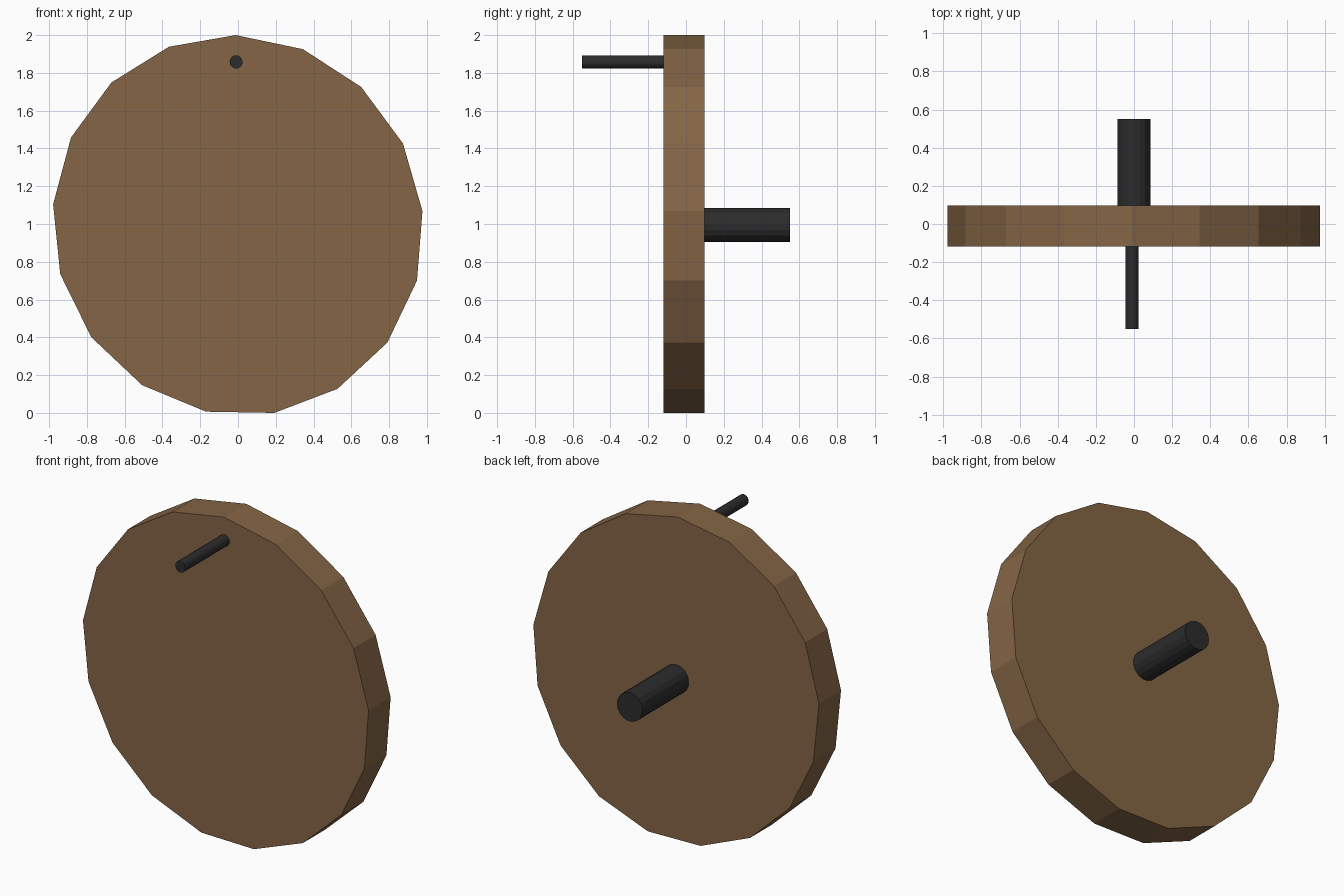
import bpy, bmesh
from math import sin, cos, pi

if "Cube" in bpy.data.objects:
    bpy.data.objects.remove(bpy.data.objects["Cube"])

SIDES = 17


def material(name, rgb):
    m = bpy.data.materials.new(name)
    m.diffuse_color = (*rgb, 1)
    m.use_nodes = True
    m.node_tree.nodes["Principled BSDF"].inputs["Base Color"].default_value = m.diffuse_color
    return m


wood = material("brown_wood", (0.23, 0.13, 0.06))
iron = material("dark_iron", (0.025, 0.025, 0.026))


def rod(name, x, z, radius, y0, y1, mat):
    """Slightly skewed 17-sided disc or rod lying along y."""
    bm = bmesh.new()
    rings = []
    for y in (y0, y1):
        ring = []
        for i in range(SIDES):
            s, c = sin(2 * pi * i / SIDES), cos(2 * pi * i / SIDES)
            ring.append(bm.verts.new((x + radius * (0.975 * s - 0.012 * c), y,
                                      z + radius * (c - 0.0175 * s))))
        rings.append(ring)
        bm.faces.new(ring)
    front, back = rings
    for i in range(SIDES):
        j = (i + 1) % SIDES
        bm.faces.new((front[i], front[j], back[j], back[i]))
    bmesh.ops.recalc_face_normals(bm, faces=bm.faces)
    me = bpy.data.meshes.new(name)
    bm.to_mesh(me)
    bm.free()
    me.materials.append(mat)
    ob = bpy.data.objects.new(name, me)
    bpy.context.collection.objects.link(ob)
    return ob


# Wooden wheel disc
rod("wheel_disc", 0, 0.993, 1.007, -0.118, 0.098, wood)
# Central axle at the back
rod("axle", 0, 0.994, 0.09, 0.09, 0.55, iron)
# Thin handle peg near the rim at the front
rod("handle_peg", -0.01, 1.858, 0.035, -0.55, -0.11, iron)
